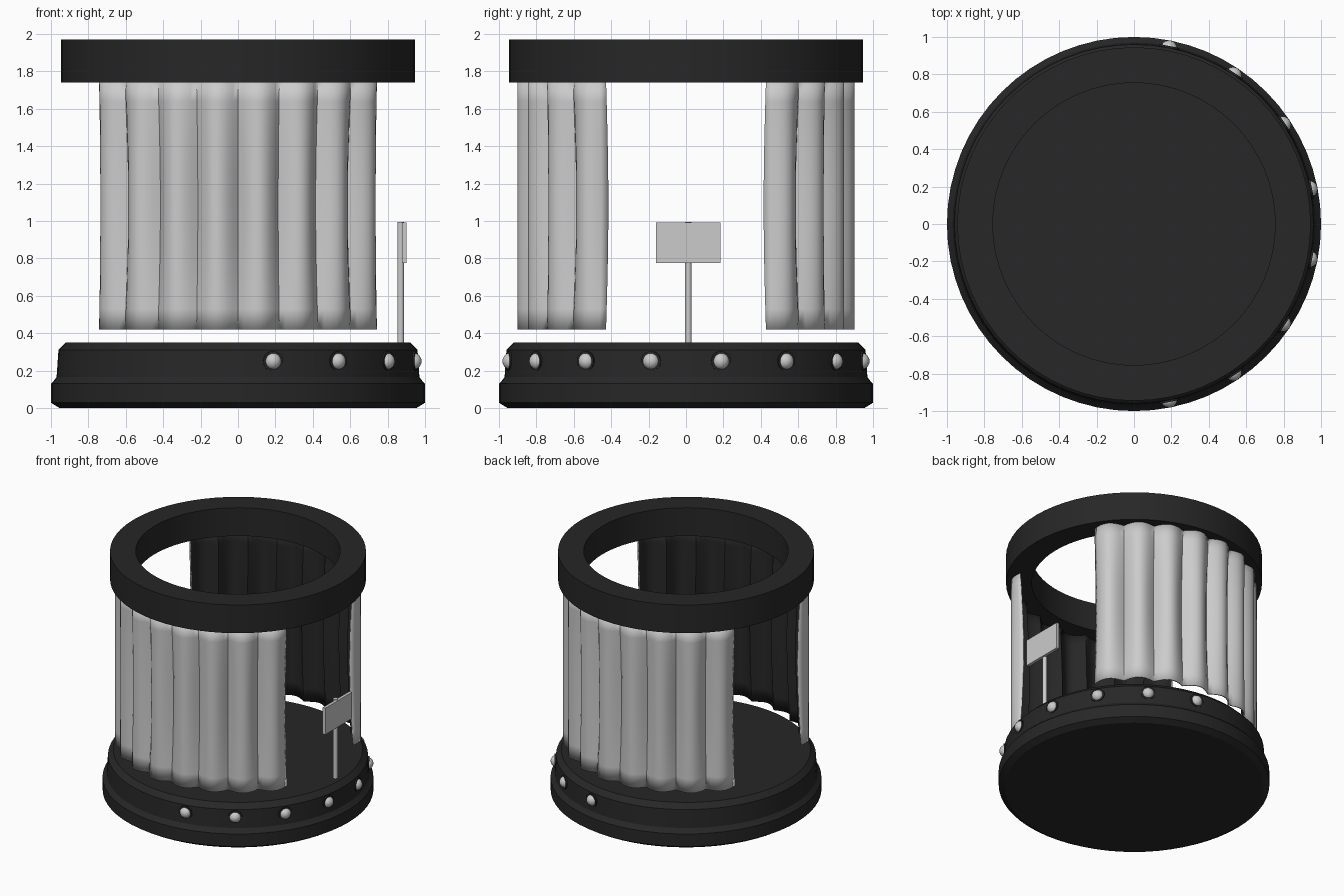
import bpy, bmesh
from math import sin, cos, pi, radians

if "Cube" in bpy.data.objects:
    bpy.data.objects.remove(bpy.data.objects["Cube"])


def material(name, v):
    m = bpy.data.materials.new(name)
    m.diffuse_color = (v, v, v, 1)
    m.use_nodes = True
    m.node_tree.nodes["Principled BSDF"].inputs["Base Color"].default_value = m.diffuse_color
    return m


black = material("black", 0.02)
grey = material("light_grey", 0.6)


def finish(obj, *mats):
    for m in mats:
        obj.data.materials.append(m)
    bpy.ops.object.select_all(action='DESELECT')
    bpy.context.view_layer.objects.active = obj
    obj.select_set(True)
    bpy.ops.object.shade_smooth_by_angle(angle=radians(30))
    return obj


def new_object(name, bm):
    me = bpy.data.meshes.new(name)
    bm.to_mesh(me)
    bm.free()
    obj = bpy.data.objects.new(name, me)
    bpy.context.collection.objects.link(obj)
    return obj


def lathe(name, profile, closed=False, n=64):
    """Revolve (radius, z) points around the z axis."""
    bm = bmesh.new()
    vs = [bm.verts.new((r, 0, z)) for r, z in profile]
    es = [bm.edges.new(p) for p in zip(vs, vs[1:])]
    if closed:
        es.append(bm.edges.new((vs[-1], vs[0])))
    bmesh.ops.spin(bm, geom=vs + es, cent=(0, 0, 0), axis=(0, 0, 1),
                   angle=2 * pi, steps=n, use_duplicate=False)
    bmesh.ops.remove_doubles(bm, verts=bm.verts, dist=1e-4)
    bmesh.ops.recalc_face_normals(bm, faces=bm.faces)
    return finish(new_object(name, bm), black)


# stepped base and top ring
lathe("base", [(0, 0), (0.955, 0), (1, 0.028), (1, 0.13), (0.985, 0.145), (0.97, 0.165),
               (0.96, 0.31), (0.92, 0.35), (0, 0.35)])
lathe("top_ring", [(0.755, 1.74), (0.945, 1.74), (0.945, 1.97), (0.755, 1.97)], closed=True)


# pleated curtains: scalloped folds, deeper at mid height
def curtain(name, centre, folds=8, per=8, rows=12):
    bm = bmesh.new()
    grid = []
    for j in range(rows + 1):
        t = j / rows
        valley = 0.855 - 0.025 * sin(pi * t)
        row = []
        for i in range(folds * per + 1):
            u = i / per
            a = centre + radians(-60 + 15 * u)
            r = valley + (0.908 - valley) * abs(sin(pi * u))
            row.append(bm.verts.new((r * cos(a), r * sin(a), 0.42 + 1.33 * t)))
        grid.append(row)
    for lo, hi in zip(grid, grid[1:]):
        for i in range(len(lo) - 1):
            bm.faces.new((lo[i], lo[i + 1], hi[i + 1], hi[i]))
    obj = finish(new_object(name, bm), grey, black)
    s = obj.modifiers.new("thickness", 'SOLIDIFY')
    s.thickness = 0.01
    s.offset = -1
    s.material_offset = 1


curtain("front_curtain", -pi / 2)
curtain("back_curtain", pi / 2)

# bulbs in dark sockets along the right half of the base
for k in range(8):
    a = radians(-78.75 + 22.5 * k)
    bpy.ops.mesh.primitive_cylinder_add(vertices=24, radius=0.054, depth=0.03,
                                        location=(0.955 * cos(a), 0.955 * sin(a), 0.25),
                                        rotation=(0, pi / 2, a))
    socket = bpy.context.object
    socket.name = f"bulb_socket_{k + 1}"
    finish(socket, black)
    bpy.ops.mesh.primitive_uv_sphere_add(segments=20, ring_count=12, radius=0.045,
                                         location=(0.955 * cos(a), 0.955 * sin(a), 0.25),
                                         rotation=(0, 0, a))
    bulb = bpy.context.object
    bulb.name = f"bulb_{k + 1}"
    finish(bulb, grey)

# small sign on a post
bpy.ops.mesh.primitive_cylinder_add(vertices=16, radius=0.018, depth=0.655,
                                    location=(0.87, 0.012, 0.6675))
bpy.context.object.name = "sign_post"
finish(bpy.context.object, grey)
bpy.ops.mesh.primitive_cube_add(size=1, location=(0.888, 0.012, 0.883))
panel = bpy.context.object
panel.name = "sign_panel"
panel.scale = (0.024, 0.345, 0.215)
finish(panel, grey)
